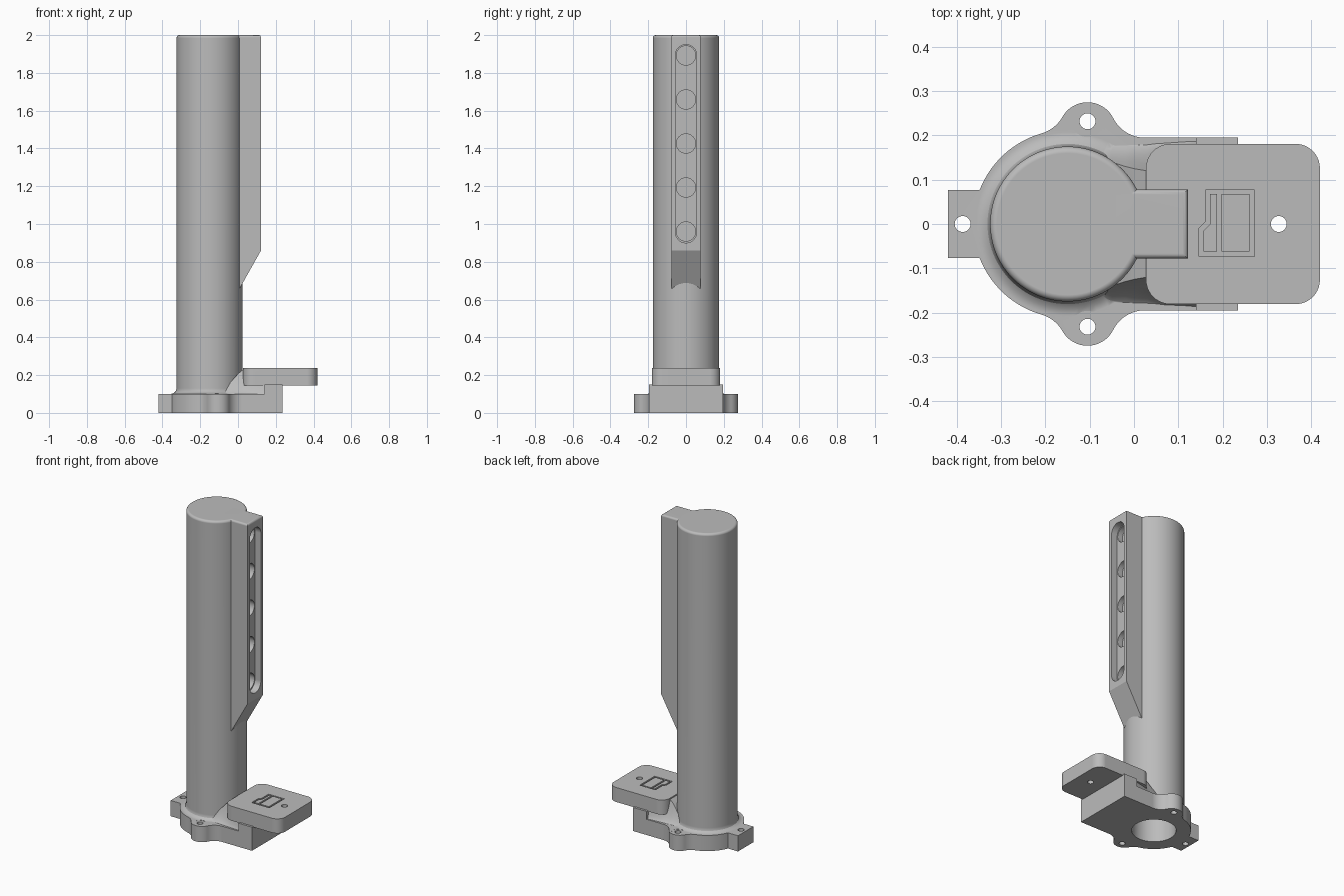
import bpy, bmesh
from math import sin, cos, pi, atan2, asin, sqrt, radians

cube = bpy.data.objects.get("Cube")
if cube:
    bpy.data.objects.remove(cube)

grey = bpy.data.materials.new("plain_grey")
grey.use_nodes = True
grey.diffuse_color = (0.5, 0.5, 0.5, 1)
grey.node_tree.nodes["Principled BSDF"].inputs["Base Color"].default_value = (0.5, 0.5, 0.5, 1)


def finish(name, bm):
    bmesh.ops.recalc_face_normals(bm, faces=bm.faces[:])
    mesh = bpy.data.meshes.new(name)
    bm.to_mesh(mesh)
    bm.free()
    mesh.materials.append(grey)
    obj = bpy.data.objects.new(name, mesh)
    bpy.context.collection.objects.link(obj)
    return obj


def place(axis, p, h):
    return {"x": (h, p[0], p[1]), "y": (p[0], h, p[1]), "z": (p[0], p[1], h)}[axis]


def prism(name, pts, lo, hi, axis="z", bevel=0, pick=None):
    """Extrude an outline along an axis, optionally rounding chosen edges."""
    bm = bmesh.new()
    a = [bm.verts.new(place(axis, p, lo)) for p in pts]
    b = [bm.verts.new(place(axis, p, hi)) for p in pts]
    n = len(pts)
    bm.faces.new(a)
    bm.faces.new(b)
    for i in range(n):
        bm.faces.new((a[i], a[(i + 1) % n], b[(i + 1) % n], b[i]))
    if bevel:
        edges = [e for e in bm.edges if pick(*[v.co for v in e.verts])]
        bmesh.ops.bevel(bm, geom=edges, offset=bevel, segments=4, profile=0.5, affect="EDGES")
    return finish(name, bm)


def arc(cx, cy, r, a0, a1, n=14):
    """Points along the shorter way from angle a0 to a1."""
    d = (a1 - a0 + pi) % (2 * pi) - pi
    return [(cx + r * cos(a0 + d * i / n), cy + r * sin(a0 + d * i / n)) for i in range(n + 1)]


def circle(cx, cy, r, n=32):
    return [(cx + r * cos(2 * pi * i / n), cy + r * sin(2 * pi * i / n)) for i in range(n)]


def box(x0, x1, y0, y1):
    return [(x0, y0), (x1, y0), (x1, y1), (x0, y1)]


def rounded(x0, x1, y0, y1, r):
    pts = []
    for cx, cy, k in ((x1 - r, y1 - r, 0), (x0 + r, y1 - r, 1), (x0 + r, y0 + r, 2), (x1 - r, y0 + r, 3)):
        pts += arc(cx, cy, r, k * pi / 2, (k + 1) * pi / 2, 10)
    return pts


def combine(body, other, mode):
    other.hide_render = True
    mod = body.modifiers.new("combine", "BOOLEAN")
    mod.operation, mod.solver, mod.object = mode, "EXACT", other
    bpy.context.view_layer.objects.active = body
    bpy.ops.object.modifier_apply(modifier=mod.name)
    bpy.data.objects.remove(other)


# Flange outline: round body, two blended ears, an end tab and a square nose
CX, R, RF = -0.15, 0.213, 0.08
EX, EY, RE = -0.105, 0.21, 0.065
SIDE = 0.195
fx, fy = EX + sqrt((RE + RF) ** 2 - (SIDE + RF - EY) ** 2), SIDE + RF
dx, dy = EX - CX, EY
d = sqrt(dx * dx + dy * dy)
a = ((R + RF) ** 2 - (RE + RF) ** 2 + d * d) / (2 * d)
h = sqrt((R + RF) ** 2 - a * a)
gx, gy = CX + (a * dx - h * dy) / d, (a * dy + h * dx) / d
half = [(0.235, SIDE)]
half += arc(fx, fy, RF, -pi / 2, atan2(EY - fy, EX - fx))
half += arc(EX, EY, RE, atan2(fy - EY, fx - EX), atan2(gy - EY, gx - EX), 24)[1:]
half += arc(gx, gy, RF, atan2(EY - gy, EX - gx), atan2(-gy, CX - gx))[1:]
half += arc(CX, 0, R, atan2(gy, gx - CX), pi - asin(0.077 / R))[1:]
half += [(-0.42, 0.077)]
body = prism("grip_body", half + [(x, -y) for x, y in reversed(half)], 0, 0.1)

# Tube with a flared foot and a rounded top rim
profile = [(0, 0.03), (0.205, 0.03), (0.207, 0.1), (0.192, 0.104), (0.181, 0.113), (0.175, 0.13)]
profile += [(0.16 + x, 1.985 + z) for x, z in arc(0, 0, 0.015, 0, pi / 2, 5)] + [(0, 2)]
bm = bmesh.new()
rings, N = [], 96
for r, z in profile:
    if r == 0:
        rings.append([bm.verts.new((CX, 0, z))] * N)
    else:
        rings.append([bm.verts.new((x, y, z)) for x, y in circle(CX, 0, r, N)])
for lo, hi in zip(rings[1:-2], rings[2:-1]):
    for i in range(N):
        j = (i + 1) % N
        bm.faces.new((lo[i], lo[j], hi[j], hi[i]))
bm.faces.new(rings[1])
bm.faces.new(rings[-2])
for end in (rings[0][0], rings[-1][0]):
    bm.verts.remove(end)
combine(body, finish("tube", bm), "UNION")

# Saddle that sweeps up from the flange to the plate
bm = bmesh.new()
rows = []
for x, top, w in ((-0.15, 0.102, 0.15), (-0.1, 0.115, 0.15), (-0.05, 0.15, 0.14), (-0.02, 0.184, 0.13),
                  (0, 0.207, 0.125), (0.03, 0.232, 0.12), (0.07, 0.233, 0.14), (0.15, 0.2, 0.17)):
    side = [(0.192, 0.05)]
    side += [(0.192 - (0.192 - w) * t / 8, 0.095 + (top - 0.095) * (t / 8) ** 2) for t in range(9)]
    section = side + [(-y, z) for y, z in reversed(side)]
    rows.append([bm.verts.new((x, y, z)) for y, z in section])
for p, q in zip(rows, rows[1:]):
    for i in range(len(p)):
        j = (i + 1) % len(p)
        bm.faces.new((p[i], p[j], q[j], q[i]))
bm.faces.new(rows[0])
bm.faces.new(rows[-1])
combine(body, finish("saddle", bm), "UNION")

# Raised nose block and overhanging rounded plate
combine(body, prism("nose", box(0.14, 0.235, -SIDE, SIDE), 0.06, 0.15), "UNION")
combine(body, prism("plate", rounded(0.027, 0.42, -0.181, 0.181, 0.055), 0.145, 0.237), "UNION")

# Rail along the tube with a sloped lower end
rail = [(-0.1, 2), (0.122, 2), (0.122, 0.86), (0.015, 0.67), (-0.1, 0.47)]
combine(body, prism("rail", rail, -0.078, 0.078, "y", 0.012,
                    lambda p, q: p.z > 1.99 and q.z > 1.99 and max(p.x, q.x) > 0), "UNION")

# Slot and blind position holes in the rail
combine(body, prism("slot", rounded(-0.056, 0.056, 0.9, 1.95, 0.0559), 0.08, 0.2, "x"), "DIFFERENCE")
for k in range(5):
    combine(body, prism("stop", circle(0, 0.96 + 0.233 * k, 0.051), 0.045, 0.1, "x"), "DIFFERENCE")

# Bore, screw holes and ear spot faces
combine(body, prism("bore", circle(CX, 0, 0.128, 72), -0.1, 1.9), "DIFFERENCE")
for x, y in ((-0.387, 0), (0.327, 0), (EX, 0.232), (EX, -0.232)):
    combine(body, prism("screw_hole", circle(x, y, 0.018), -0.1, 0.4), "DIFFERENCE")
for y in (0.232, -0.232):
    combine(body, prism("spot_face", circle(EX, y, 0.036), 0.0995, 0.16), "DIFFERENCE")

# Engraved card outline, with its inner areas left standing
card = [(0.161, 0.077), (0.272, 0.077), (0.272, -0.073), (0.147, -0.073), (0.147, -0.01), (0.161, 0.005)]
combine(body, prism("card_pocket", card, 0.227, 0.3), "DIFFERENCE")
window = prism("card_window", box(0.198, 0.261, -0.062, 0.068), 0.22, 0.237)
strip = prism("card_strip", [(0.172, 0.068), (0.187, 0.068), (0.187, -0.062), (0.157, -0.062),
                             (0.157, -0.015), (0.172, 0.0)], 0.22, 0.237)

# Smooth curved areas, keep edges crisp
for obj in (body, window, strip):
    bpy.ops.object.select_all(action="DESELECT")
    obj.select_set(True)
    bpy.context.view_layer.objects.active = obj
    bpy.ops.object.shade_smooth_by_angle(angle=radians(28))
    mod = obj.modifiers.new("flat_weighting", "WEIGHTED_NORMAL")
    mod.keep_sharp = True
